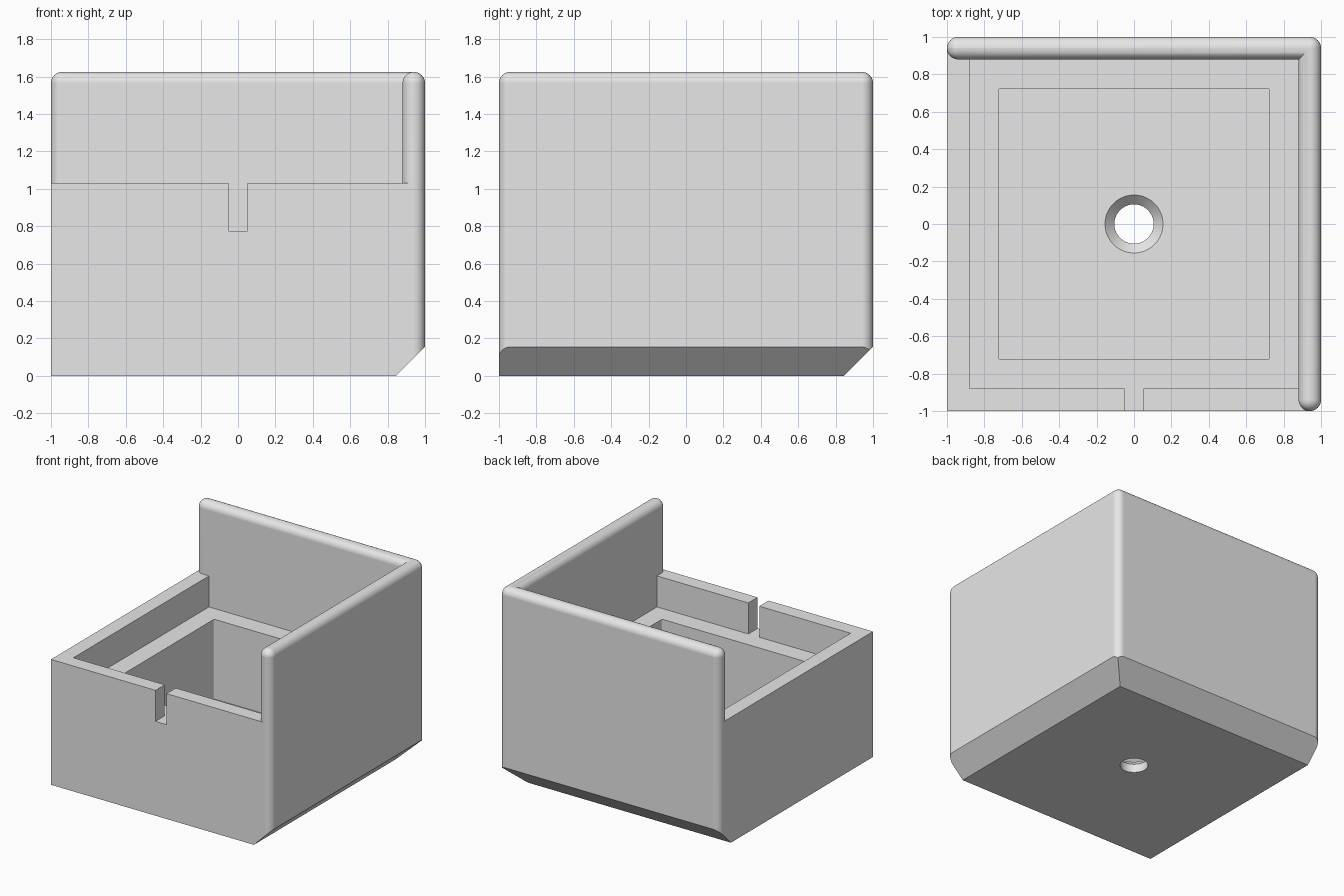
import bpy, bmesh, math
from mathutils import Matrix

if "Cube" in bpy.data.objects:
    bpy.data.objects.remove(bpy.data.objects["Cube"], do_unlink=True)

TOP, RIM, LEDGE, FLOOR = 1.625, 1.03, 0.775, 0.12   # heights
INNER, POCKET, CHAMFER = 0.88, 0.725, 0.155
ROUND = 0.0595                                      # nearly half the wall thickness

grey = bpy.data.materials.new("light_grey")
grey.use_nodes = True
grey.diffuse_color = (0.8, 0.8, 0.8, 1)
grey.node_tree.nodes["Principled BSDF"].inputs["Base Color"].default_value = (0.8, 0.8, 0.8, 1)


def to_object(name, bm):
    bmesh.ops.recalc_face_normals(bm, faces=bm.faces)
    mesh = bpy.data.meshes.new(name)
    bm.to_mesh(mesh)
    bm.free()
    mesh.materials.append(grey)
    ob = bpy.data.objects.new(name, mesh)
    bpy.context.collection.objects.link(ob)
    return ob


def prism(outline, z0, z1):
    """Extrude a plan outline between two heights."""
    bm = bmesh.new()
    rings = [[bm.verts.new((x, y, z)) for x, y in outline] for z in (z0, z1)]
    n = len(outline)
    for ring in rings:
        bm.faces.new(ring)
    for i in range(n):
        j = (i + 1) % n
        bm.faces.new((rings[0][i], rings[0][j], rings[1][j], rings[1][i]))
    bmesh.ops.recalc_face_normals(bm, faces=bm.faces)
    return bm


def rectangle(x0, y0, x1, y1):
    return [(x0, y0), (x1, y0), (x1, y1), (x0, y1)]


def is_vertical(edge):
    a, b = edge.verts
    return abs(a.co.z - b.co.z) > 0.01


def lathe(profile, sides=64):
    """Closed solid of revolution about z."""
    bm = bmesh.new()
    rings = [[bm.verts.new((r * math.cos(2 * math.pi * i / sides),
                            r * math.sin(2 * math.pi * i / sides), z))
              for i in range(sides)] for r, z in profile]
    bm.faces.new(rings[0])
    bm.faces.new(rings[-1])
    for low, high in zip(rings, rings[1:]):
        for i in range(sides):
            j = (i + 1) % sides
            bm.faces.new((low[i], low[j], high[j], high[i]))
    return bm


def boolean(target, cutter, operation):
    mod = target.modifiers.new(cutter.name, 'BOOLEAN')
    mod.operation = operation
    mod.solver = 'EXACT'
    mod.object = cutter
    bpy.context.view_layer.objects.active = target
    bpy.ops.object.modifier_apply(modifier=mod.name)
    bpy.data.objects.remove(cutter, do_unlink=True)


# Tall L-shaped wall along the back and one side, with rounded edges
bm = prism([(1, -1), (1, 1), (-1, 1), (-1, INNER), (INNER, INNER), (INNER, -1)], 0, TOP)
round_edges = []
for e in bm.edges:
    mid = (e.verts[0].co + e.verts[1].co) / 2
    inside_corner = abs(mid.x - INNER) < 0.01 and abs(mid.y - INNER) < 0.01
    if mid.z > 0.01 and not (is_vertical(e) and inside_corner):
        round_edges.append(e)
bmesh.ops.bevel(bm, geom=round_edges, offset=ROUND, offset_type='OFFSET', segments=8,
                profile=0.5, affect='EDGES', clamp_overlap=False)
tall_wall = to_object("tall_wall", bm)

# Lower box, stopping where the wall's outer roundings begin
box = to_object("box", prism(rectangle(-1, -1, 0.94, 0.94), 0, RIM))
boolean(box, tall_wall, 'UNION')

# Bottom chamfers on both sides and the back
for k, angle in enumerate((0, 90, 180)):
    bm = bmesh.new()
    bmesh.ops.create_cube(bm, size=1, matrix=Matrix.Diagonal((1, 3, 1, 1)))
    shift = 0.5 / math.sqrt(2)
    place = (Matrix.Rotation(math.radians(angle), 4, 'Z')
             @ Matrix.Translation((1 - CHAMFER / 2 + shift, 0, CHAMFER / 2 - shift))
             @ Matrix.Rotation(math.radians(45), 4, 'Y'))
    bm.transform(place)
    boolean(box, to_object(f"chamfer_cutter_{k}", bm), 'DIFFERENCE')

# Shallow tray with a slot through the front rim
tray = [(-INNER, -INNER), (-0.05, -INNER), (-0.05, -1.2), (0.05, -1.2),
        (0.05, -INNER), (INNER, -INNER), (INNER, INNER), (-INNER, INNER)]
boolean(box, to_object("tray_cutter", prism(tray, LEDGE, RIM + 0.2)), 'DIFFERENCE')

# Deep pocket with slightly rounded corners
bm = prism(rectangle(-POCKET, -POCKET, POCKET, POCKET), FLOOR, RIM)
bmesh.ops.bevel(bm, geom=[e for e in bm.edges if is_vertical(e)], offset=0.012,
                segments=4, profile=0.5, affect='EDGES')
boolean(box, to_object("pocket_cutter", bm), 'DIFFERENCE')

# Countersunk hole in the floor
hole = [(0.105, -0.1), (0.105, FLOOR - 0.05), (0.155, FLOOR), (0.175, FLOOR + 0.02)]
boolean(box, to_object("hole_cutter", lathe(hole)), 'DIFFERENCE')

# Smooth the roundings while keeping the flat faces flat
bpy.ops.object.select_all(action='DESELECT')
box.select_set(True)
bpy.context.view_layer.objects.active = box
bpy.ops.object.shade_smooth_by_angle(angle=math.radians(30))
normals = box.modifiers.new("flat_face_normals", 'WEIGHTED_NORMAL')
normals.keep_sharp = True
box.name = "open_box"
